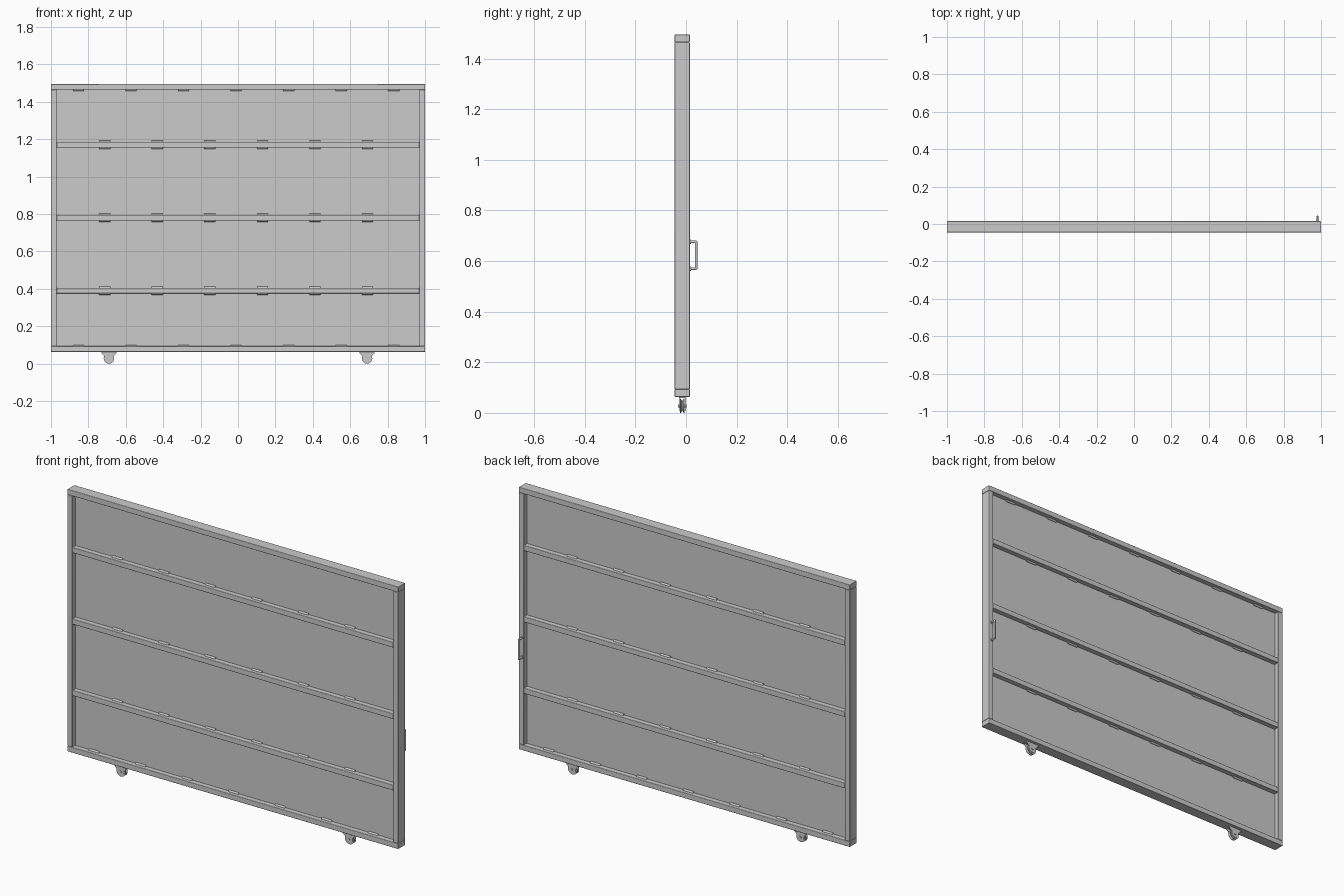
import bpy, bmesh, math
from mathutils import Matrix, Vector

cube = bpy.data.objects.get("Cube")
if cube:
    bpy.data.objects.remove(cube, do_unlink=True)

steel = bpy.data.materials.new("grey steel")
steel.use_nodes = True
steel.diffuse_color = (0.6, 0.6, 0.6, 1)
steel.node_tree.nodes["Principled BSDF"].inputs["Base Color"].default_value = (0.6, 0.6, 0.6, 1)

TUBE, DEPTH, MID = 0.03, 0.06, -0.015
BASE, TOP = 0.063, 1.495


def finish(name, bm, smooth=False, bevel=0):
    bmesh.ops.recalc_face_normals(bm, faces=bm.faces)
    mesh = bpy.data.meshes.new(name)
    bm.to_mesh(mesh)
    bm.free()
    mesh.materials.append(steel)
    obj = bpy.data.objects.new(name, mesh)
    bpy.context.collection.objects.link(obj)
    if bevel:
        mod = obj.modifiers.new("rounded edges", 'BEVEL')
        mod.width, mod.segments = bevel, 3
    if smooth:
        bpy.ops.object.select_all(action='DESELECT')
        obj.select_set(True)
        bpy.context.view_layer.objects.active = obj
        bpy.ops.object.shade_smooth_by_angle(angle=math.radians(35))
    return obj


def add_box(bm, centre, size):
    bmesh.ops.create_cube(bm, size=1, matrix=Matrix.Translation(centre) @ Matrix.Diagonal((*size, 1)))


def box(name, centre, size, bevel=0):
    bm = bmesh.new()
    add_box(bm, centre, size)
    return finish(name, bm, bevel > 0, bevel)


def add_rod(bm, centre, axis, length, r1, r2=None, sides=20):
    turn = Vector((0, 0, 1)).rotation_difference(Vector(axis)).to_matrix().to_4x4()
    bmesh.ops.create_cone(bm, cap_ends=True, segments=sides, radius1=r1,
                          radius2=r1 if r2 is None else r2, depth=length,
                          matrix=Matrix.Translation(centre) @ turn)


# Outer frame of rectangular tube
half = TUBE / 2
for name, z in (("bottom_rail", BASE + half), ("top_rail", TOP - half)):
    box(name, (0, MID, z), (2, DEPTH, TUBE), 0.003)
for name, x in (("left_stile", 1 - half), ("right_stile", half - 1)):
    box(name, (x, MID, (BASE + TOP) / 2), (TUBE, DEPTH, TOP - BASE - 2 * TUBE), 0.003)

# Cross rails and thin sheet infill
cross = (0.39, 0.78, 1.17)
for i, z in enumerate(cross):
    box(f"cross_rail_{i + 1}", (0, MID, z), (2 - 2 * TUBE, DEPTH, TUBE), 0.003)
box("sheet_panel", (0, MID, (BASE + TOP) / 2), (1.95, 0.006, TOP - BASE - TUBE))

# Short weld beads along the sheet, on both faces
bm = bmesh.new()


def bead_row(z, count):
    for i in range(count):
        x = -0.01 + (i - (count - 1) / 2) * 0.281
        for side in (-1, 1):
            add_rod(bm, (x, MID + side * 0.005, z), (1, 0, 0), 0.06, 0.007, sides=12)


bead_row(BASE + TUBE, 7)
bead_row(TOP - TUBE, 7)
for z in cross:
    bead_row(z + half, 6)
    bead_row(z - half, 6)
finish("weld_beads", bm, True)


# Grooved wheels held between tapered cheek plates
def cheek(bm, x, y, thick):
    points = [(0.04, BASE), (0.04, 0.056)]
    for i in range(13):
        a = math.radians(20 - 220 * i / 12)
        points.append((0.023 * math.cos(a), 0.03 + 0.023 * math.sin(a)))
    points += [(-0.04, 0.056), (-0.04, BASE)]
    face = bm.faces.new([bm.verts.new((x + px, y - thick / 2, pz)) for px, pz in points])
    moved = bmesh.ops.extrude_face_region(bm, geom=[face])["geom"]
    bmesh.ops.translate(bm, vec=(0, thick, 0), verts=[v for v in moved if isinstance(v, bmesh.types.BMVert)])


for label, x in (("left", 0.69), ("right", -0.69)):
    bm = bmesh.new()
    for side in (-1, 1):
        cheek(bm, x, MID + side * 0.012, 0.003)
    add_box(bm, (x, MID, BASE - 0.002), (0.08, 0.027, 0.004))
    add_rod(bm, (x, MID, 0.028), (0, 1, 0), 0.034, 0.006)
    finish(f"{label}_wheel_bracket", bm, True)
    bm = bmesh.new()
    for side in (-1, 1):
        add_rod(bm, (x, MID + side * 0.003, 0.028), (0, side, 0), 0.006, 0.019, 0.028, 32)
        add_rod(bm, (x, MID + side * 0.0075, 0.028), (0, side, 0), 0.003, 0.028, sides=32)
    finish(f"{label}_wheel", bm, True)

# Pull handle on the back of the left stile
bm = bmesh.new()
hx, back = 0.981, MID + DEPTH / 2
for z in (0.57, 0.676):
    add_rod(bm, (hx, back + 0.013, z), (0, 1, 0), 0.028, 0.005)
    add_rod(bm, (hx, back + 0.002, z), (0, 1, 0), 0.004, 0.009)
    bmesh.ops.create_uvsphere(bm, u_segments=16, v_segments=8, radius=0.005,
                              matrix=Matrix.Translation((hx, back + 0.025, z)))
add_rod(bm, (hx, back + 0.025, 0.623), (0, 0, 1), 0.106, 0.005)
finish("pull_handle", bm, True)
